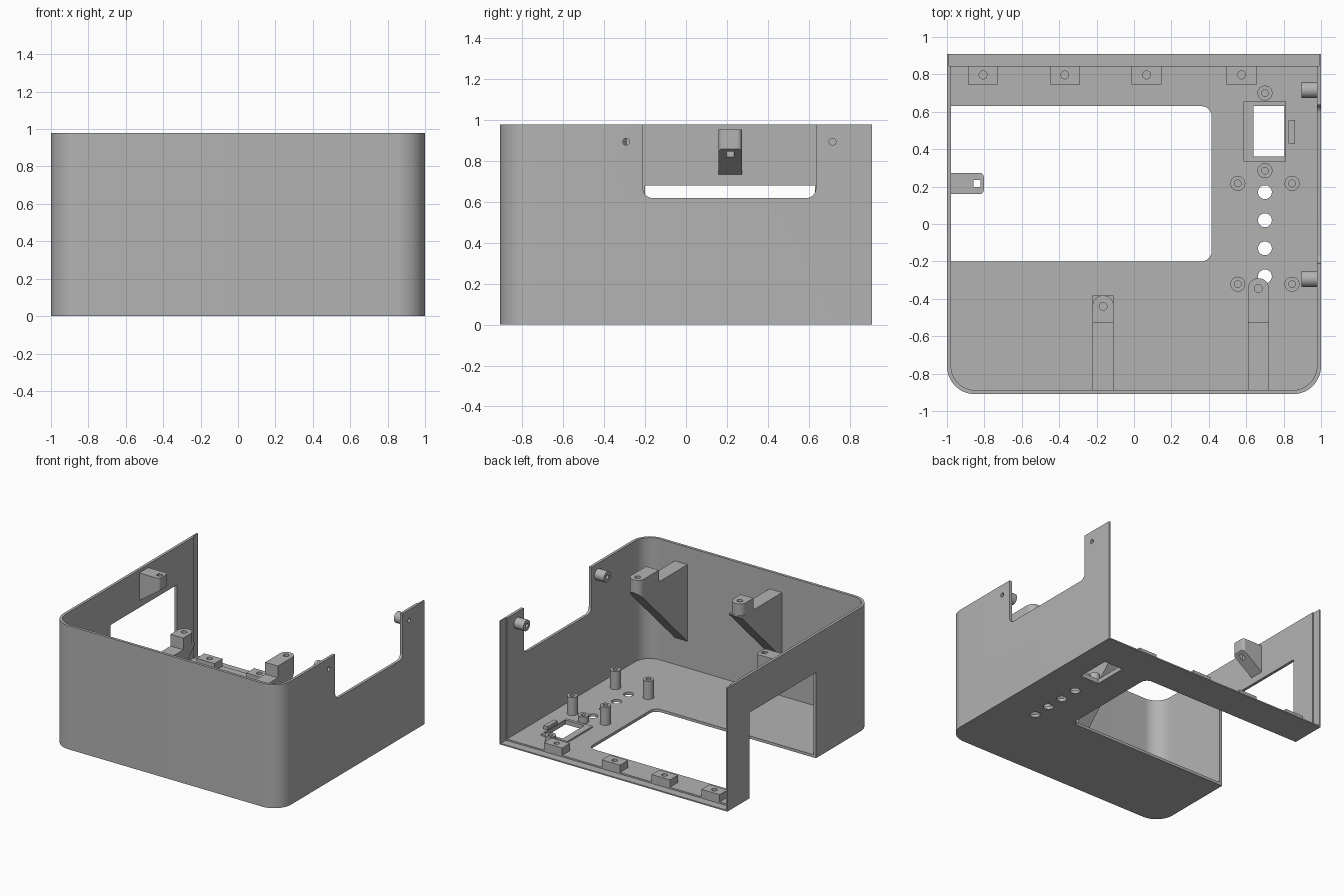
import bpy, bmesh, math
from mathutils import Vector

if "Cube" in bpy.data.objects:
    bpy.data.objects.remove(bpy.data.objects["Cube"], do_unlink=True)

grey = bpy.data.materials.new("plain grey")
grey.use_nodes = True
COLOUR = (0.45, 0.45, 0.45, 1)
grey.diffuse_color = COLOUR
grey.node_tree.nodes["Principled BSDF"].inputs["Base Color"].default_value = COLOUR

WIDE, DEEP, TALL, WALL = 1.0, 0.91, 0.98, 0.022
FLOOR = 0.022


def rounded(corners, steps=12):
    """Turn (a, b, radius) corners into an outline with arcs."""
    pts = []
    for i, (a, b, r) in enumerate(corners):
        p = Vector((a, b))
        if r == 0:
            pts.append(p)
            continue
        d0 = (Vector(corners[i - 1][:2]) - p).normalized()
        d1 = (Vector(corners[(i + 1) % len(corners)][:2]) - p).normalized()
        centre = p + (d0 + d1) * r
        for k in range(steps + 1):
            t = math.pi / 2 * k / steps
            pts.append(centre - d1 * r * math.cos(t) - d0 * r * math.sin(t))
    return pts


def rect(a0, a1, b0, b1, r=(0, 0, 0, 0)):
    return rounded([(a0, b0, r[0]), (a1, b0, r[1]), (a1, b1, r[2]), (a0, b1, r[3])])


def circle(a, b, r, n=32):
    return [(a + r * math.cos(2 * math.pi * k / n),
             b + r * math.sin(2 * math.pi * k / n)) for k in range(n)]


def prism(name, outline, lo, hi, axis="z"):
    """Extrude a flat outline along one axis."""
    place = {"x": lambda a, b, t: (t, a, b),
             "y": lambda a, b, t: (a, t, b),
             "z": lambda a, b, t: (a, b, t)}[axis]
    bm = bmesh.new()
    base = bm.faces.new([bm.verts.new(place(a, b, lo)) for a, b in outline])
    out = bmesh.ops.extrude_face_region(bm, geom=[base])
    tops = [g for g in out["geom"] if isinstance(g, bmesh.types.BMVert)]
    bmesh.ops.translate(bm, verts=tops, vec=place(0, 0, hi - lo))
    bmesh.ops.recalc_face_normals(bm, faces=bm.faces)
    mesh = bpy.data.meshes.new(name)
    bm.to_mesh(mesh)
    bm.free()
    mesh.materials.append(grey)
    obj = bpy.data.objects.new(name, mesh)
    bpy.context.collection.objects.link(obj)
    return obj


def cut(obj, outline, lo, hi, axis="z", operation="DIFFERENCE"):
    cutter = prism("cutter", outline, lo, hi, axis)
    cutter.hide_render = True
    bpy.context.view_layer.objects.active = obj
    mod = obj.modifiers.new("cut", "BOOLEAN")
    mod.operation, mod.object, mod.solver = operation, cutter, "EXACT"
    bpy.ops.object.modifier_apply(modifier=mod.name)
    bpy.data.objects.remove(cutter, do_unlink=True)


# Shell, open at the top and the back
R = 0.15
shell = prism("case_shell", rect(-WIDE, WIDE, -DEEP, DEEP, (R, R, 0, 0)), 0, TALL)
IN = WIDE - WALL
ri = R - WALL
cut(shell, rect(-IN, IN, -DEEP + WALL, 1.2, (ri, ri, 0, 0)), FLOOR, 1.2)
# Rear panel rebate
cut(shell, rect(-0.988, 0.988, 0.845, 1.2), 0.01, 1.2)
# Floor opening that runs up through the side wall
cut(shell, rect(-1.2, 0.415, -0.2, 0.63, (0, 0.055, 0.055, 0)), -0.1, 0.1)
cut(shell, rect(-0.2, 0.63, -0.1, 0.68), -1.2, -0.9, "x")
# Notch in the opposite wall
cut(shell, rect(-0.21, 0.635, 0.62, 1.2, (0.045, 0.045, 0, 0)), 0.9, 1.2, "x")
# Floor window and row of round holes
WINDOW = rect(0.64, 0.805, 0.36, 0.63)
cut(shell, WINDOW, -0.1, 0.1)
for y in (0.17, 0.02, -0.13, -0.28):
    cut(shell, circle(0.7, y, 0.037), -0.1, 0.1)

# Raised window frame and rib
frame = prism("window_frame", rect(0.585, 0.812, 0.335, 0.655), FLOOR - 0.005, 0.035)
cut(frame, WINDOW, -0.1, 0.1)
prism("window_rib", rect(0.825, 0.86, 0.43, 0.555), FLOOR - 0.005, 0.05)


def standoff(name, x, y, top):
    post = prism(name, circle(x, y, 0.04), FLOOR - 0.005, top)
    cut(post, circle(x, y, 0.018), FLOOR + 0.01, 1)


# Standoffs
for x in (0.555, 0.845):
    for y in (0.217, -0.322):
        standoff("tall_standoff", x, y, 0.165)
for y in (0.7, 0.285):
    standoff("short_standoff", 0.7, y, 0.075)

# Rear screw blocks
for x in (-0.807, -0.37, 0.067, 0.575):
    block = prism("rear_screw_block", rect(x - 0.08, x + 0.08, 0.745, 0.845),
                  FLOOR - 0.005, 0.08)
    cut(block, circle(x, 0.797, 0.021), 0.04, 1)

# Side wall screw bosses, drilled through the wall
for y in (-0.293, 0.717):
    boss = prism("side_boss", circle(y, 0.895, 0.043), 0.895, IN + 0.005, "x")
    for part in (boss, shell):
        cut(part, circle(y, 0.895, 0.017), 0.8, 1.2, "x")

# Side wall catch with sloped underside
catch = prism("side_catch", [(-0.985, 0.955), (-0.803, 0.955), (-0.803, 0.86), (-0.985, 0.73)],
              0.16, 0.273, "y")
cut(catch, rect(-1.1, -0.803, 0.16, 0.273, (0, 0.022, 0.022, 0)), 0, 1.2, "z", "INTERSECT")
cut(catch, rect(-0.858, -0.822, 0.199, 0.235), 0.5, 1.2)

# Front wall brackets: 45 degree gusset with a raised pad
ARM, PAD, STEP, ROOT = 0.842, 0.935, -0.53, -0.893
for x, tip, hole, end_r in ((-0.165, -0.382, -0.44, 0), (0.665, -0.29, -0.345, 0.055)):
    gusset = prism("front_gusset", [(ROOT, ARM), (tip, ARM), (tip, ARM - 0.01),
                                    (ROOT, ARM - 0.01 - (tip - ROOT))], x - 0.056, x + 0.056, "x")
    if end_r:
        cut(gusset, rect(x - 0.056, x + 0.056, -1, tip, (0, 0, end_r, end_r)),
            0, 1.2, "z", "INTERSECT")
    pad = prism("front_pad", rect(x - 0.056, x + 0.056, STEP, tip, (0, 0, 0.055, 0.055)),
                ARM - 0.004, PAD)
    cut(pad, circle(x, hole, 0.021), ARM + 0.01, 1.2)

# Smooth curved faces, keep edges sharp
for obj in bpy.context.collection.objects:
    if obj.type == "MESH":
        bpy.ops.object.select_all(action="DESELECT")
        obj.select_set(True)
        bpy.context.view_layer.objects.active = obj
        bpy.ops.object.shade_smooth_by_angle(angle=math.radians(30))
